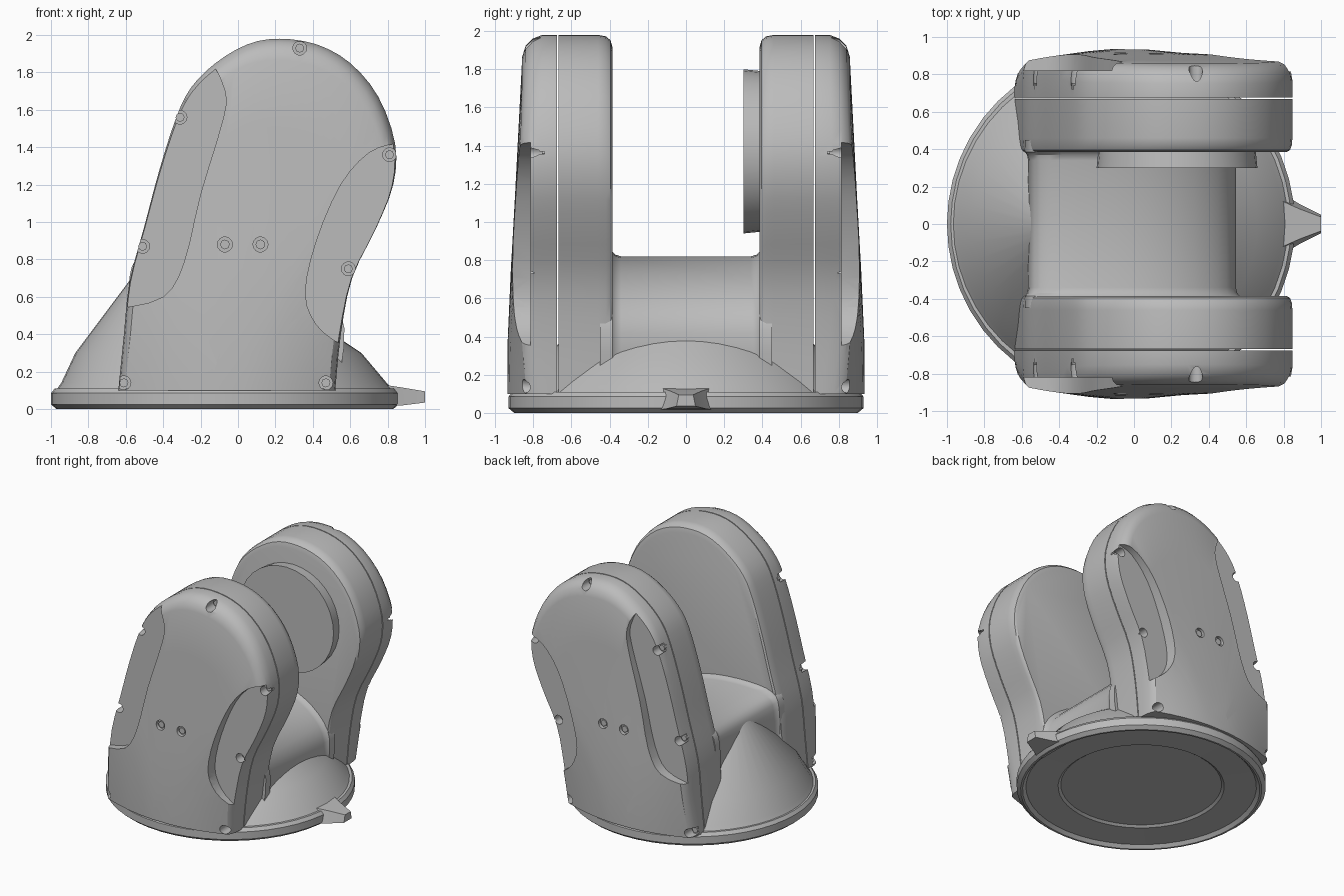
import bpy, bmesh, math
from mathutils import Vector

cube = bpy.data.objects.get("Cube")
if cube:
    bpy.data.objects.remove(cube, do_unlink=True)

grey = bpy.data.materials.new("plain grey")
grey.use_nodes = True
grey.diffuse_color = (0.5, 0.5, 0.5, 1)
grey.node_tree.nodes["Principled BSDF"].inputs["Base Color"].default_value = (0.5, 0.5, 0.5, 1)


def make(name, bm, angle=32):
    bmesh.ops.recalc_face_normals(bm, faces=bm.faces)
    mesh = bpy.data.meshes.new(name)
    bm.to_mesh(mesh)
    bm.free()
    obj = bpy.data.objects.new(name, mesh)
    bpy.context.collection.objects.link(obj)
    mesh.materials.append(grey)
    activate(obj)
    bpy.ops.object.shade_smooth_by_angle(angle=math.radians(angle))
    return obj


def activate(obj):
    bpy.ops.object.select_all(action='DESELECT')
    obj.select_set(True)
    bpy.context.view_layer.objects.active = obj


def loft(bm, rings):
    """Skin a list of equal closed rings and cap both ends."""
    loops = [[bm.verts.new(p) for p in ring] for ring in rings]
    n = len(loops[0])
    for a, b in zip(loops, loops[1:]):
        for i in range(n):
            j = (i + 1) % n
            bm.faces.new((a[i], a[j], b[j], b[i]))
    bm.faces.new(loops[0])
    bm.faces.new(loops[-1])


def curve(pts, steps=3):
    """Smooth open path through the points."""
    p = [Vector(q) for q in pts]
    p = [p[0]] + p + [p[-1]]
    out = []
    for a, b, c, d in zip(p, p[1:], p[2:], p[3:]):
        for k in range(steps):
            t = k / steps
            out.append(0.5 * (2 * b + (c - a) * t + (2 * a - 5 * b + 4 * c - d) * t * t
                              + (3 * b - a - 3 * c + d) * t ** 3))
    return out + [p[-1]]


def shrink(profile, s):
    """Scale an outline about the middle of its foot, so the foot stays level."""
    return [(-0.05 + (x + 0.05) * s, 0.1 + (z - 0.1) * s) for x, z in profile]


def prism(bm, outline, y0, y1):
    loft(bm, [[(x, y, z) for x, z in outline] for y in (y0, y1)])


def circle(x, z, r, n=14):
    return [(x + r * math.cos(i * math.tau / n), z + r * math.sin(i * math.tau / n)) for i in range(n)]


def disc(cx, z, rx, ry, n=48):
    return [(cx + rx * math.cos(i * math.tau / n), ry * math.sin(i * math.tau / n), z) for i in range(n)]


def mirror_y(obj):
    mod = obj.modifiers.new("mirror", 'MIRROR')
    mod.use_axis = (False, True, False)


# Leaning arm outline in x and z
arm = curve([(-0.64, 0.1), (-0.61, 0.4), (-0.58, 0.68), (-0.5, 0.98), (-0.42, 1.28),
             (-0.33, 1.56), (-0.25, 1.72), (-0.12, 1.85), (0.05, 1.95), (0.22, 1.98),
             (0.42, 1.95), (0.6, 1.85), (0.75, 1.67), (0.84, 1.42), (0.83, 1.2),
             (0.74, 0.97), (0.61, 0.7), (0.55, 0.4), (0.52, 0.1)])

# Inner arm halves
bm = bmesh.new()
loft(bm, [[(x, y, z) for x, z in shrink(arm, s)]
          for s, y in ((0.965, 0.385), (0.985, 0.395), (0.996, 0.42), (1, 0.46), (1, 0.668))])
mirror_y(make("arm", bm))


# Outer covers: round like the base at the foot, nearly flat and tapering above
def bulge(x, z):
    t = min(z / 0.9, 1)
    foot = 0.935 - 0.4 * (x + 0.05) ** 2
    upper = 0.955 - 0.052 * z - 0.04 * (x - 0.2) ** 2
    return (1 - t) * foot + t * upper


bm = bmesh.new()
rings = [[(x, 0.676, z) for x, z in arm]]
for s, drop in ((1, 0.1), (0.99, 0.05), (0.97, 0.015), (0.94, 0), (0.75, 0),
                (0.55, 0), (0.35, 0), (0.15, 0)):
    rings.append([(x, max(0.69, bulge(x, z) - drop), z) for x, z in shrink(arm, s)])
loft(bm, rings)
cover = make("cover", bm)

# Cutters for edge panels, screw slots and face holes
edge_screws = [(0.33, 1.93), (-0.31, 1.56), (-0.51, 0.87), (0.81, 1.36),
               (0.59, 0.75), (-0.61, 0.14), (0.47, 0.14)]
face_screws = [(-0.07, 0.88), (0.12, 0.88)]
rear_panel = curve([(-0.14, 1.86), (-0.07, 1.7), (-0.08, 1.55), (-0.2, 1.15), (-0.29, 0.78),
                    (-0.4, 0.6), (-0.62, 0.54)]) + [(-0.9, 0.54), (-0.9, 1.86)]
front_panel = curve([(0.84, 1.42), (0.7, 1.37), (0.55, 1.2), (0.42, 0.9), (0.36, 0.62),
                     (0.42, 0.45), (0.54, 0.35)]) + [(0.95, 0.35), (0.95, 1.42)]


def cut(obj, pieces):
    for outline, depth in pieces:
        b = bmesh.new()
        prism(b, outline, depth, 1.1)
        cutter = make("cutter", b)
        cutter.hide_render = True
        mod = obj.modifiers.new("cut", 'BOOLEAN')
        mod.operation = 'DIFFERENCE'
        mod.solver = 'EXACT'
        mod.object = cutter
        activate(obj)
        bpy.ops.object.modifier_apply(modifier=mod.name)
        bpy.data.objects.remove(cutter, do_unlink=True)


cut(cover, [(rear_panel, 0.82), (front_panel, 0.815)]
    + [(circle(x, z, 0.037), 0.74) for x, z in edge_screws]
    + [(circle(x, z, 0.04), bulge(x, z) - 0.025) for x, z in face_screws])
activate(cover)
bpy.ops.object.shade_smooth_by_angle(angle=math.radians(32))
mirror_y(cover)

# Screw heads
bm = bmesh.new()
for x, z in edge_screws:
    prism(bm, circle(x, z, 0.024, 8), 0.72, 0.755)
for x, z in face_screws:
    y = bulge(x, z)
    prism(bm, circle(x, z, 0.026, 8), y - 0.04, y - 0.01)
mirror_y(make("screws", bm))

# Saddle joining the two arms, flared into them
saddle = curve([(-0.57, 0.1), (-0.565, 0.4), (-0.56, 0.68), (-0.5, 0.79), (-0.3, 0.82), (0, 0.8),
                (0.25, 0.73), (0.45, 0.6), (0.545, 0.42), (0.51, 0.1)])
bm = bmesh.new()
loft(bm, [[(x, y, z) for x, z in shrink(saddle, s)]
          for y, s in ((-0.45, 1.04), (-0.385, 1.035), (-0.37, 1.012), (-0.34, 1),
                       (0.34, 1), (0.37, 1.012), (0.385, 1.035), (0.45, 1.04))])
make("saddle", bm)

# Skewed cone rising from the base into the saddle
bm = bmesh.new()
loft(bm, [disc(-0.07, 0.09, 0.91, 0.9), disc(-0.075, 0.14, 0.87, 0.86),
          disc(-0.105, 0.3, 0.765, 0.74), disc(-0.27, 0.74, 0.27, 0.22)])
make("cone", bm)

# Base plate, stepped hollow underneath
bm = bmesh.new()
loft(bm, [disc(-0.07, z, r, r)
          for z, r in ((0.045, 0.6), (0.03, 0.62), (0.025, 0.86), (0, 0.885), (0, 0.9),
                       (0.025, 0.93), (0.085, 0.93), (0.11, 0.91))])
make("base_plate", bm, 18)

# Pointer on the base rim
bm = bmesh.new()
loft(bm, [[(x, -w, lo), (x, w, lo), (x, w * 0.75, hi), (x, -w * 0.75, hi)]
          for x, w, lo, hi in ((0.78, 0.17, 0.015, 0.13), (0.88, 0.11, 0.02, 0.115),
                               (1.0, 0.05, 0.035, 0.095))])
make("pointer", bm, 20)

# Round boss on the inside of one arm
bm = bmesh.new()
loft(bm, [[(x, y, z) for x, z in circle(0.23, 1.37, r, 32)]
          for y, r in ((0.3, 0.43), (0.4, 0.42))])
make("boss", bm)
